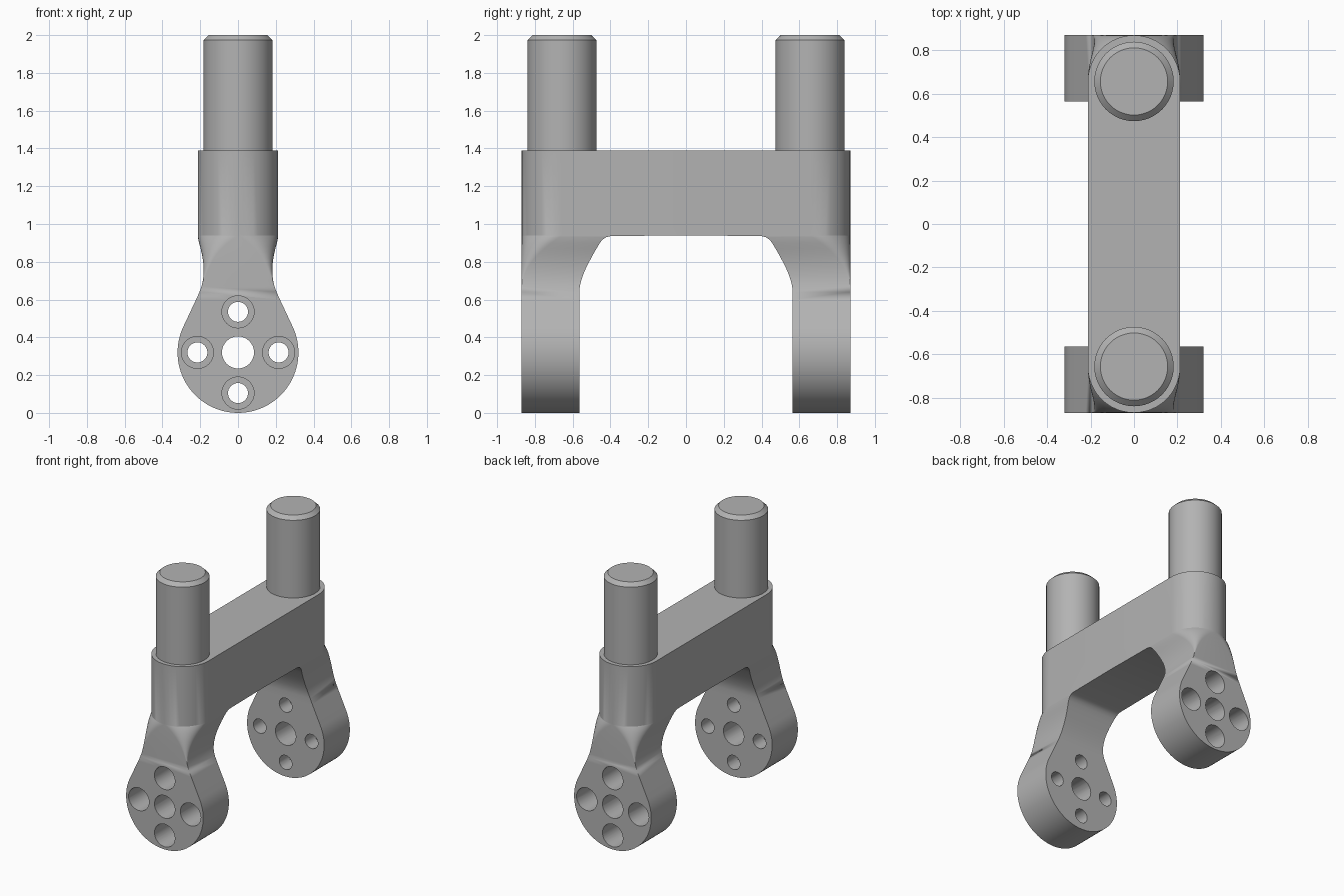
import bpy, bmesh
from math import sin, cos, pi, radians
from mathutils import Matrix

cube = bpy.data.objects.get("Cube")
if cube:
    bpy.data.objects.remove(cube, do_unlink=True)

steel = bpy.data.materials.new("satin_grey")
steel.use_nodes = True
GREY = (0.45, 0.45, 0.45, 1)
steel.diffuse_color = GREY
steel.node_tree.nodes["Principled BSDF"].inputs["Base Color"].default_value = GREY

END = 0.87        # outer face of the legs
HALF = 0.213      # half width of the bridge
PIN_Y = END - HALF
EYE = 0.32        # radius and centre height of the round leg pad


def finish(bm, name):
    bmesh.ops.recalc_face_normals(bm, faces=bm.faces)
    mesh = bpy.data.meshes.new(name)
    bm.to_mesh(mesh)
    bm.free()
    mesh.materials.append(steel)
    obj = bpy.data.objects.new(name, mesh)
    bpy.context.collection.objects.link(obj)
    return obj


def activate(obj):
    bpy.ops.object.select_all(action='DESELECT')
    obj.select_set(True)
    bpy.context.view_layer.objects.active = obj


def loft(bm, rings, cap_end=True):
    loops = [[bm.verts.new(p) for p in ring] for ring in rings]
    for a, b in zip(loops, loops[1:]):
        for i in range(len(a)):
            j = (i + 1) % len(a)
            bm.faces.new((a[i], a[j], b[j], b[i]))
    bm.faces.new(loops[0])
    if cap_end:
        bm.faces.new(loops[-1])


def lathe(bm, profile, matrix, steps=48):
    rings = [[matrix @ Matrix.Translation((r * cos(2 * pi * k / steps), r * sin(2 * pi * k / steps), z)).translation
              for k in range(steps)] for r, z in profile]
    loft(bm, rings)


def section(z, width, inner, steps=12):
    """Cross-section whose outer corners grow from square to fully round."""
    t = min(1, max(0, (z - 0.66) / 0.28)) ** 2
    rx, ry = width * t, HALF * t
    right = [(width, inner)]
    for k in range(steps + 1):
        a = pi / 2 * k / steps
        right.append((width - rx + rx * cos(a), END - ry + ry * sin(a)))
    points = right + [(-x, y) for x, y in reversed(right)]
    return [(x, y, z) for x, y in points]


# Body: half of the forked bridge, lofted upward, then mirrored
stations = []
for k in range(29):
    a = radians(-88 + 113 * k / 28)
    stations.append((EYE + EYE * sin(a), EYE * cos(a), 0.565))
stations += [(0.60, 0.222, 0.565), (0.64, 0.204, 0.565), (0.67, 0.193, 0.562),
             (0.70, 0.186, 0.555), (0.735, 0.182, 0.543), (0.77, 0.182, 0.528),
             (0.805, 0.185, 0.51), (0.84, 0.191, 0.491), (0.87, 0.198, 0.474),
             (0.90, 0.206, 0.456), (0.918, 0.21, 0.441), (0.93, 0.212, 0.423),
             (0.936, HALF, 0.40), (0.94, HALF, 0), (1.39, HALF, 0)]
bm = bmesh.new()
loft(bm, [section(*s) for s in stations])
bmesh.ops.remove_doubles(bm, verts=bm.verts, dist=1e-5)
bmesh.ops.delete(bm, geom=[f for f in bm.faces if all(abs(v.co.y) < 1e-4 for v in f.verts)],
                 context='FACES_ONLY')
body = finish(bm, "forked_bridge")

# Stepped cutters run through both legs: four bolt holes and a centre bore
bm = bmesh.new()
BORE, BOLT, SEAT, PITCH = 0.085, 0.053, 0.68, 0.215
for dx, dz in ((0, 0), (1, 0), (-1, 0), (0, 1), (0, -1)):
    place = Matrix.Translation((dx * PITCH, 0, EYE + dz * PITCH)) @ Matrix.Rotation(pi / 2, 4, 'X')
    if dx or dz:
        profile = [(BORE, -1), (BORE, -SEAT), (BOLT, -SEAT), (BOLT, SEAT), (BORE, SEAT), (BORE, 1)]
    else:
        profile = [(BORE, -1), (BORE, 1)]
    lathe(bm, profile, place, 32)
cutter = finish(bm, "hole_cutter")
cutter.hide_render = True

activate(body)
mirror = body.modifiers.new("mirror", 'MIRROR')
mirror.use_axis = (False, True, False)
holes = body.modifiers.new("holes", 'BOOLEAN')
holes.operation = 'DIFFERENCE'
holes.solver = 'EXACT'
holes.object = cutter
for name in ("mirror", "holes"):
    bpy.ops.object.modifier_apply(modifier=name)
bpy.data.objects.remove(cutter, do_unlink=True)
bpy.ops.object.shade_smooth_by_angle(angle=radians(25))

# Chamfered pins standing on the bridge ends
for name, side in (("front_pin", -1), ("rear_pin", 1)):
    bm = bmesh.new()
    lathe(bm, [(0.183, 1.38), (0.183, 1.973), (0.155, 2.0)], Matrix.Translation((0, side * PIN_Y, 0)))
    pin = finish(bm, name)
    activate(pin)
    bpy.ops.object.shade_smooth_by_angle(angle=radians(25))
